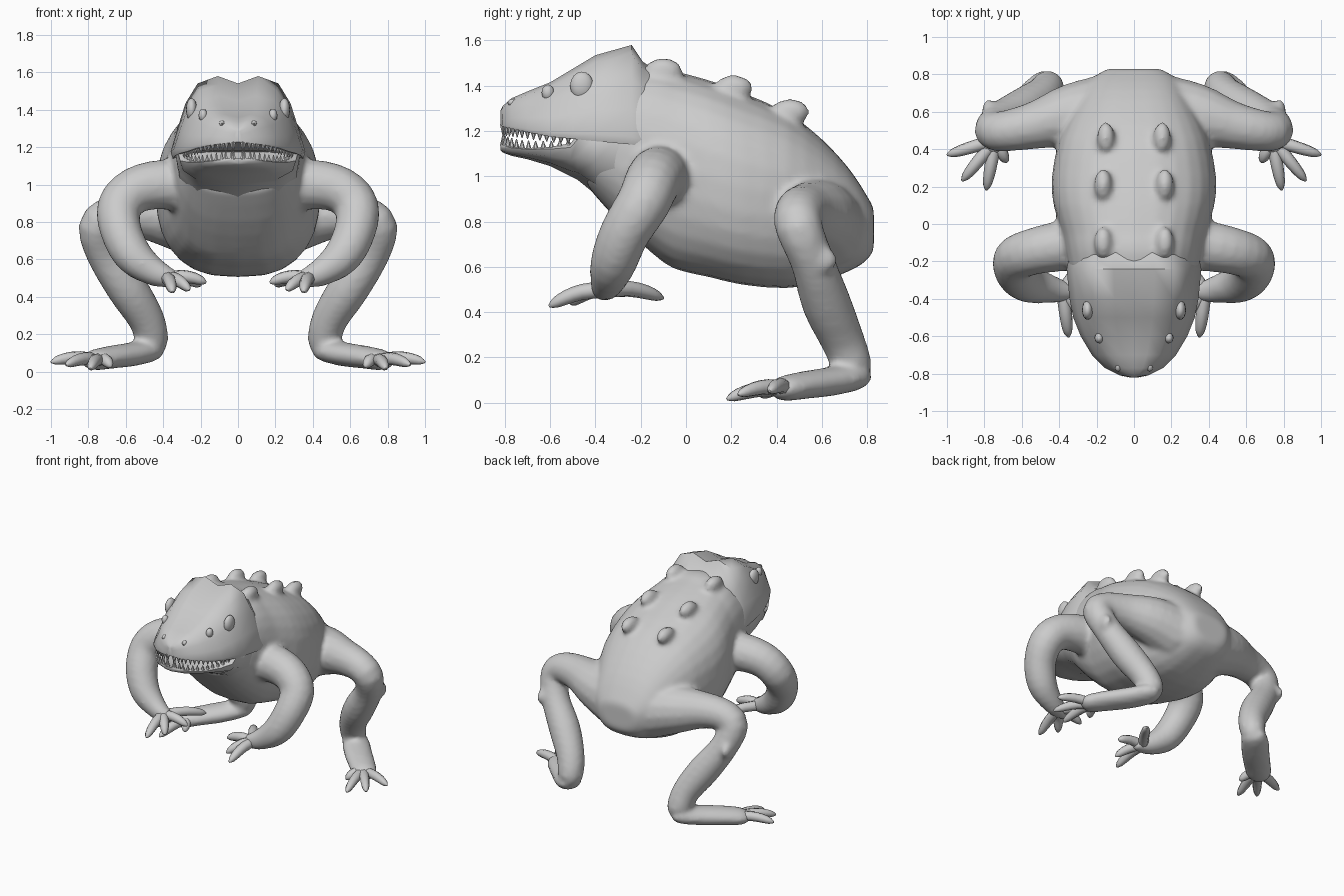
import bpy, bmesh, math
from mathutils import Vector, Matrix

cube = bpy.data.objects.get("Cube")
if cube:
    bpy.data.objects.remove(cube)

skin = bpy.data.materials.new("light_grey")
skin.use_nodes = True
GREY = (0.6, 0.6, 0.6, 1)
skin.diffuse_color = GREY
skin.node_tree.nodes["Principled BSDF"].inputs["Base Color"].default_value = GREY


def finish(name, bm, angle=50, blend=False):
    """Make an object; blend fuses overlapping solids into one soft skin."""
    bmesh.ops.recalc_face_normals(bm, faces=bm.faces)
    mesh = bpy.data.meshes.new(name)
    bm.to_mesh(mesh)
    bm.free()
    mesh.materials.append(skin)
    ob = bpy.data.objects.new(name, mesh)
    bpy.context.collection.objects.link(ob)
    bpy.ops.object.select_all(action='DESELECT')
    ob.select_set(True)
    bpy.context.view_layer.objects.active = ob
    if blend:
        remesh = ob.modifiers.new("fuse", 'REMESH')
        remesh.mode = 'VOXEL'
        remesh.voxel_size = .017
        soften = ob.modifiers.new("soften", 'SMOOTH')
        soften.factor, soften.iterations = .5, 8
        for modifier in ("fuse", "soften"):
            bpy.ops.object.modifier_apply(modifier=modifier)
    bpy.ops.object.shade_smooth_by_angle(angle=math.radians(angle))


def bridge(bm, rings):
    """Skin a list of closed rings of points and cap both ends."""
    loops = [[bm.verts.new(p) for p in ring] for ring in rings]
    n = len(loops[0])
    faces = []
    for a, b in zip(loops, loops[1:]):
        for i in range(n):
            j = (i + 1) % n
            faces.append(bm.faces.new((a[i], a[j], b[j], b[i])))
    faces += [bm.faces.new(loops[0]), bm.faces.new(loops[-1])]
    bmesh.ops.recalc_face_normals(bm, faces=faces)


def smooth_path(rows, steps):
    """Pass a Catmull-Rom curve through rows of numbers."""
    rows = [Vector(r) for r in rows]
    out = []
    for i in range(len(rows) - 1):
        p0, p1, p2 = rows[max(i - 1, 0)], rows[i], rows[i + 1]
        p3 = rows[min(i + 2, len(rows) - 1)]
        for s in range(steps):
            t = s / steps
            out.append(0.5 * (2 * p1 + (p2 - p0) * t + (2 * p0 - 5 * p1 + 4 * p2 - p3) * t * t
                              + (3 * p1 - p0 - 3 * p2 + p3) * t ** 3))
    return out + [rows[-1]]


def tube(bm, rows, side, flat=1, sides=14, steps=3):
    """Round limb through (x, y, z, radius) rows, mirrored by side."""
    pts = smooth_path(rows, steps)
    centres = [Vector((p[0] * side, p[1], p[2])) for p in pts]
    rings, ref = [], Vector((0.1, 0.2, 1))
    for i, c in enumerate(centres):
        tan = (centres[min(i + 1, len(pts) - 1)] - centres[max(i - 1, 0)]).normalized()
        u = (ref - tan * ref.dot(tan)).normalized()
        v = tan.cross(u)
        ref = u
        ring = []
        for k in range(sides):
            a = math.tau * k / sides
            off = (u * math.cos(a) + v * math.sin(a)) * pts[i][3]
            off.z *= flat
            ring.append(c + off)
        rings.append(ring)
    bridge(bm, rings)


def ball(bm, centre, size, segs=16):
    mat = Matrix.Translation(centre) @ Matrix.Diagonal((*size, 1))
    bmesh.ops.create_uvsphere(bm, u_segments=segs, v_segments=segs // 2, radius=1, matrix=mat)


# Torso: rows of y, half width, bottom, widest height, top
torso_rows = [
    (-.44, .26, .96, 1.12, 1.38), (-.30, .33, .80, 1.12, 1.46), (-.15, .365, .66, 1.08, 1.49),
    (-.05, .385, .59, 1.05, 1.465), (.10, .43, .555, 1.0, 1.425), (.25, .44, .52, .95, 1.37),
    (.45, .40, .505, .92, 1.28), (.60, .33, .535, .88, 1.165), (.72, .26, .58, .84, 1.035),
    (.79, .21, .62, .80, .93), (.83, .14, .67, .79, .86)]
rings = []
for y, w, bot, mid, top in smooth_path(torso_rows, 2):
    ring = []
    for k in range(28):
        a = math.tau * k / 28
        c, s = math.cos(a), math.sin(a)
        h, power = (top - mid, .8) if s > 0 else (mid - bot, .7)
        ring.append((w * math.copysign(abs(c) ** power, c), y,
                     mid + h * math.copysign(abs(s) ** .88, s)))
    rings.append(ring)
body = bmesh.new()
bridge(body, rings)

# Limb paths for the model's left side: x, y, z, radius
arm = [(.24, -.10, .98, .14), (.40, -.12, 1.0, .135), (.55, -.15, .97, .125), (.635, -.19, .88, .12),
       (.625, -.27, .75, .112), (.56, -.32, .62, .104), (.46, -.345, .54, .08), (.38, -.36, .505, .06),
       (.31, -.36, .485, .035)]
fingers = [(.35, -.605, .425), (.26, -.51, .435), (.17, -.37, .475), (.20, -.10, .46)]
leg = [(.16, .60, .78, .20), (.34, .58, .82, .17), (.52, .53, .84, .13), (.67, .50, .83, .112),
       (.75, .50, .77, .105), (.71, .56, .62, .098), (.59, .62, .44, .11), (.49, .69, .28, .098),
       (.46, .735, .16, .088), (.47, .735, .11, .06)]
foot = [(.43, .77, .115, .065), (.48, .73, .11, .094), (.58, .62, .09, .1), (.69, .51, .075, .095),
        (.77, .43, .06, .085), (.80, .39, .055, .045)]
toes = [(1.0, .37, .05), (.92, .23, .035), (.79, .18, .015), (.68, .33, .025)]
warts = [(.165, -.10, 1.465), (.165, .21, 1.39), (.15, .46, 1.285)]

for side in (1, -1):
    tube(body, arm, side)
    tube(body, leg, side)
    tube(body, foot, side, flat=.64)
    # Heel spur below the knee and warts along the back
    ball(body, (side * .775, .61, .63), (.04, .06, .06), 10)
    for x, y, z in warts:
        ball(body, (side * x, y, z), (.05, .09, .06), 12)
finish("body", body, 60, blend=True)

# Head and jaw: rows of y, half width, bottom, top
head_rows = [
    (-.10, .30, 1.13, 1.45), (-.19, .35, 1.13, 1.505), (-.24, .36, 1.14, 1.58), (-.40, .345, 1.155, 1.535),
    (-.50, .325, 1.165, 1.475), (-.60, .285, 1.175, 1.415), (-.70, .225, 1.195, 1.375),
    (-.77, .155, 1.21, 1.345), (-.81, .075, 1.22, 1.31), (-.82, .02, 1.225, 1.29)]
jaw_rows = [
    (-.20, .30, .82, 1.22), (-.30, .335, .84, 1.22), (-.40, .335, .92, 1.21), (-.48, .318, .985, 1.185),
    (-.51, .31, 1.0, 1.145), (-.60, .272, 1.045, 1.13), (-.70, .212, 1.075, 1.125),
    (-.77, .145, 1.09, 1.13), (-.81, .07, 1.105, 1.14), (-.82, .02, 1.115, 1.14)]
head_shape = [(0, .91), (.3, 1), (.6, .91), (.78, .67), (.9, .36), (1, .08), (.97, 0), (.5, .03)]
jaw_shape = [(0, .95), (.9, 1), (1, .88), (.94, .5), (.65, .16), (0, 0)]


def shaped_loft(name, rows, shape):
    half = [(-u, v) for u, v in reversed(shape) if u > 0]
    bm = bmesh.new()
    bridge(bm, [[(u * w, y, bot + v * (top - bot)) for u, v in shape + half]
                for y, w, bot, top in rows])
    finish(name, bm, 50)


shaped_loft("head", head_rows, head_shape)
shaped_loft("lower_jaw", jaw_rows, jaw_shape)


# Teeth: small cones following both lips
def lip_point(rows, y, column):
    for a, b in zip(rows, rows[1:]):
        if b[0] <= y <= a[0]:
            t = (y - a[0]) / (b[0] - a[0])
            return a[1] + (b[1] - a[1]) * t, a[column] + (b[column] - a[column]) * t


def teeth(name, rows, column, down, count):
    bm = bmesh.new()
    for side in (-1, 1):
        for i in range(count):
            t = i / (count - 1)
            y = -.53 - .289 * math.sin(t * math.pi / 2)
            w, z = lip_point(rows, y, column)
            h = .025 + .025 * t
            mat = Matrix.Translation((side * w * .92, y + .01, z + (-h if down else h) * .4))
            if down:
                mat = mat @ Matrix.Rotation(math.pi, 4, 'X')
            bmesh.ops.create_cone(bm, cap_ends=True, segments=6, radius1=.013, radius2=.002,
                                  depth=h, matrix=mat)
    finish(name, bm)


teeth("upper_teeth", head_rows, 2, True, 15)
teeth("lower_teeth", jaw_rows, 3, False, 13)


def digits(bm, root, tips, side, radius):
    """Tapered fingers with a slight knuckle, spreading from one root."""
    root = Vector(root)
    for tip in tips:
        tip = Vector(tip)
        rows = []
        for t, r in ((0, 1), (.4, .95), (.7, .85), (.9, .6), (1, .15)):
            p = root.lerp(tip, t)
            rows.append((p.x, p.y, p.z + .02 * math.sin(t * math.pi), radius * r))
        tube(bm, rows, side, sides=8, steps=2)


for side, label in ((1, "left"), (-1, "right")):
    bm = bmesh.new()
    digits(bm, (.38, -.36, .5), fingers, side, .037)
    finish(label + "_fingers", bm)

    bm = bmesh.new()
    digits(bm, (.74, .45, .06), toes, side, .036)
    finish(label + "_toes", bm)

    # Two eyes and a nostril on each side of the face
    bm = bmesh.new()
    ball(bm, (side * .248, -.46, 1.40), (.03, .052, .062))
    ball(bm, (side * .187, -.61, 1.37), (.024, .028, .035), 12)
    finish(label + "_eyes", bm)
    bm = bmesh.new()
    ball(bm, (side * .085, -.76, 1.325), (.018, .03, .018), 8)
    finish(label + "_nostril", bm)
